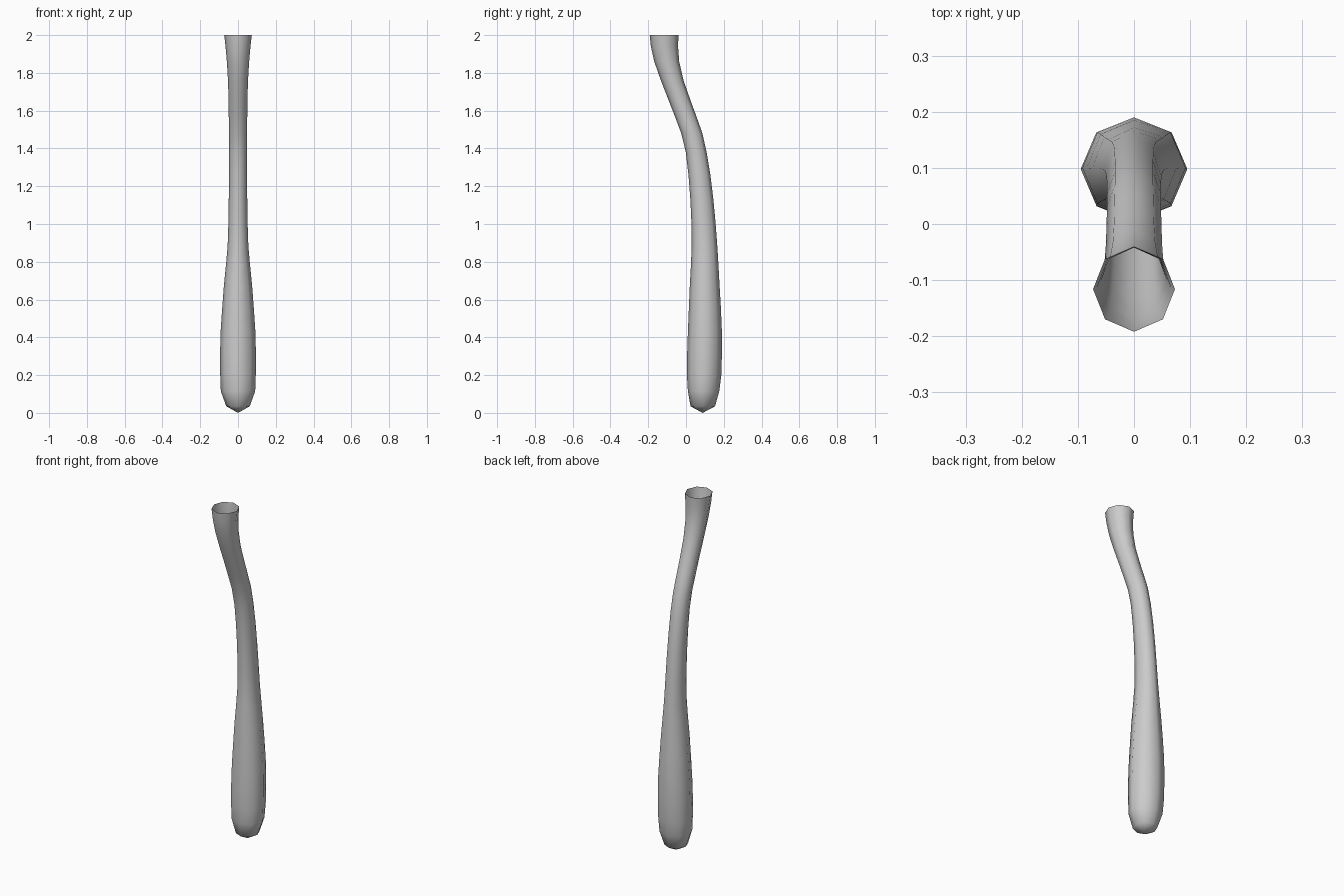
import bpy, bmesh, math

SIDES = 8
# Rings from bottom to top: height, centre y, half width x, half depth y
RINGS = [
    (0.035, 0.089, 0.062, 0.065), (0.115, 0.093, 0.091, 0.083),
    (0.20, 0.096, 0.094, 0.091), (0.31, 0.098, 0.095, 0.092),
    (0.43, 0.100, 0.092, 0.090), (0.55, 0.100, 0.084, 0.085),
    (0.67, 0.099, 0.075, 0.079), (0.78, 0.099, 0.064, 0.073),
    (0.88, 0.098, 0.055, 0.068), (1.00, 0.093, 0.051, 0.064),
    (1.13, 0.084, 0.049, 0.061), (1.26, 0.071, 0.048, 0.058),
    (1.38, 0.054, 0.048, 0.055), (1.48, 0.031, 0.048, 0.056),
    (1.57, -0.002, 0.049, 0.057), (1.66, -0.036, 0.050, 0.058),
    (1.76, -0.073, 0.053, 0.060), (1.86, -0.102, 0.059, 0.066),
    (1.94, -0.114, 0.066, 0.072), (2.00, -0.116, 0.073, 0.076),
]

# Hollow curved tube, open at the top and closed to a blunt tip below
bm = bmesh.new()
loops = []
for z, cy, rx, ry in RINGS:
    loops.append([bm.verts.new((rx * math.cos(math.tau * i / SIDES),
                                cy + ry * math.sin(math.tau * i / SIDES), z))
                  for i in range(SIDES)])
for low, high in zip(loops, loops[1:]):
    for i in range(SIDES):
        j = (i + 1) % SIDES
        bm.faces.new((low[i], low[j], high[j], high[i]))

# Bottom tip
tip = bm.verts.new((0, 0.088, 0))
for i in range(SIDES):
    bm.faces.new((tip, loops[0][(i + 1) % SIDES], loops[0][i]))
for face in bm.faces:
    face.smooth = True

mesh = bpy.data.meshes.new("curved_tube")
bm.to_mesh(mesh)
bm.free()
tube = bpy.data.objects.new("curved_tube", mesh)
bpy.context.collection.objects.link(tube)
